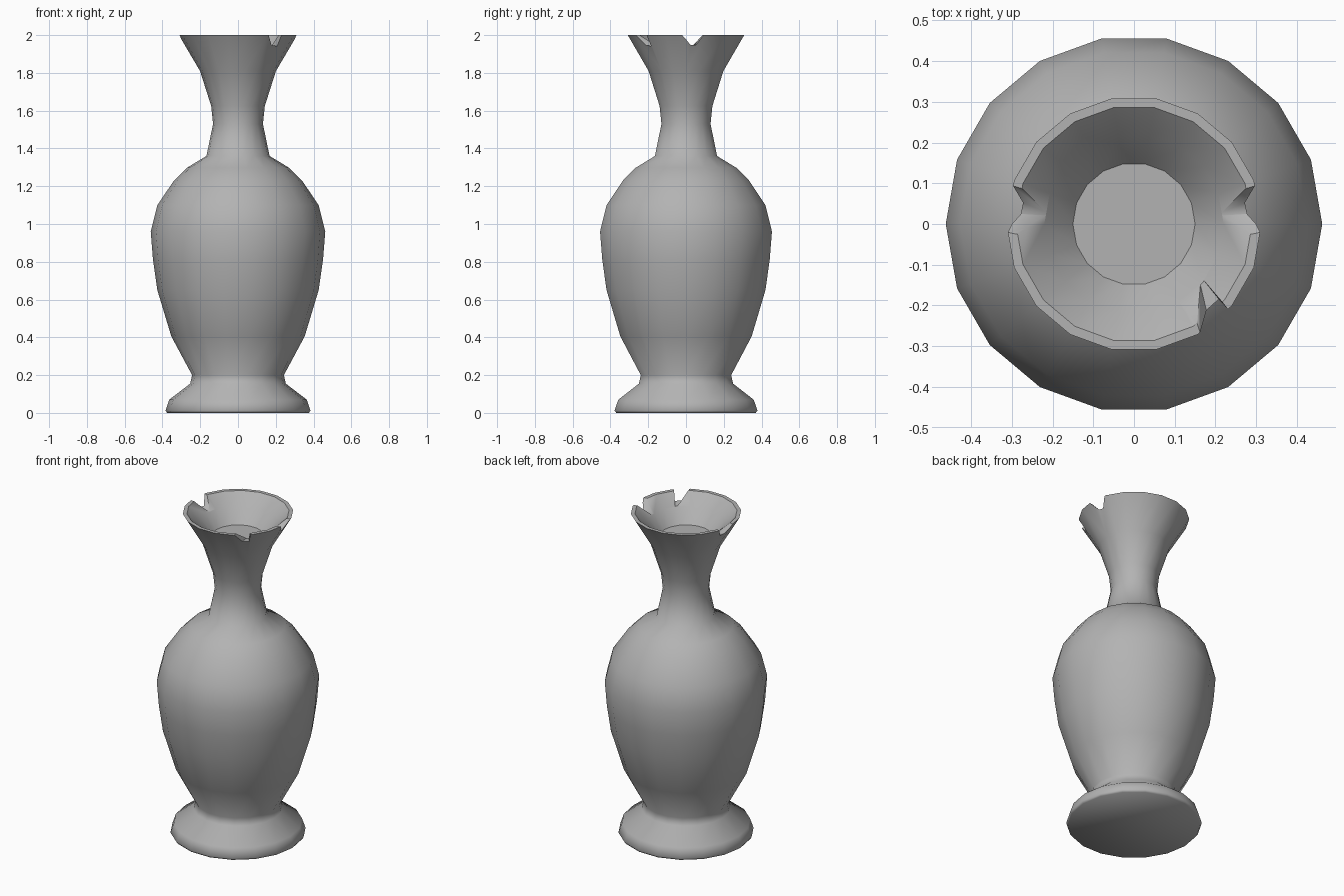
import bpy, bmesh
from math import cos, sin, pi, radians

if "Cube" in bpy.data.objects:
    bpy.data.objects.remove(bpy.data.objects["Cube"])

SIDES = 18
# outer profile from foot to rim, then down the inside of the mouth
PROFILE = [(0.375, 0.0), (0.384, 0.012), (0.364, 0.07), (0.253, 0.155), (0.243, 0.2),
           (0.353, 0.405), (0.427, 0.65), (0.45, 0.81), (0.462, 0.96), (0.427, 1.1),
           (0.339, 1.23), (0.27, 1.298), (0.167, 1.36), (0.132, 1.53), (0.142, 1.625),
           (0.201, 1.81), (0.313, 2.0), (0.29, 2.0), (0.22, 1.935), (0.15, 1.85)]


def mesh_object(name, bm):
    bmesh.ops.recalc_face_normals(bm, faces=bm.faces[:])
    me = bpy.data.meshes.new(name)
    bm.to_mesh(me)
    bm.free()
    ob = bpy.data.objects.new(name, me)
    bpy.context.collection.objects.link(ob)
    return ob


def bridge(bm, a, b):
    n = len(a)
    for i in range(n):
        bm.faces.new((a[i], a[(i + 1) % n], b[(i + 1) % n], b[i]))


def lathe(name, profile):
    bm = bmesh.new()
    rings = [[bm.verts.new((r * cos(2 * pi * i / SIDES), r * sin(2 * pi * i / SIDES), z))
              for i in range(SIDES)] for r, z in profile]
    for a, b in zip(rings, rings[1:]):
        bridge(bm, a, b)
    bm.faces.new(rings[0])
    bm.faces.new(rings[-1])
    return mesh_object(name, bm)


def chip_cutter(name, angle, inner, outer, flip=1):
    """Tapered wedge. Each end: distance, depth z, then left top,
    left bottom, right bottom and right top offsets."""
    c, s = cos(radians(angle)), sin(radians(angle))
    bm = bmesh.new()
    ends = []
    for d, depth, lt, lb, rb, rt in (inner, outer):
        # section widened upwards past the rim
        section = [(2 * lt - lb, 4 - depth), (lb, depth), (rb, depth),
                   (2 * rt - rb, 4 - depth)]
        ends.append([bm.verts.new((d * c - u * flip * s, d * s + u * flip * c, z))
                     for u, z in section])
    bridge(bm, *ends)
    for e in ends:
        bm.faces.new(e)
    # planar pieces keep the boolean clean
    bmesh.ops.triangulate(bm, faces=bm.faces[:])
    ob = mesh_object(name, bm)
    ob.hide_render = True
    return ob


vase = lathe("vase", PROFILE)

# chips broken out of the rim: right, left and front right
side_in = (0.2, 1.932, -0.035, 0.02, 0.022, 0.065)
side_out = (0.35, 1.962, -0.01, 0.028, 0.085, 0.135)
cutters = [chip_cutter("chip_right", 0, side_in, side_out),
           chip_cutter("chip_left", 180, side_in, side_out, -1),
           chip_cutter("chip_front", -77, (0.155, 1.934, 0.057, 0.125, 0.127, 0.13),
                       (0.35, 1.958, 0.102, 0.126, 0.22, 0.245))]
bpy.context.view_layer.objects.active = vase
vase.select_set(True)
for cutter in cutters:
    mod = vase.modifiers.new(cutter.name, 'BOOLEAN')
    mod.operation = 'DIFFERENCE'
    mod.solver = 'EXACT'
    mod.object = cutter
    bpy.ops.object.modifier_apply(modifier=mod.name)
    bpy.data.objects.remove(cutter)

# smooth body, flat floor and rim
bpy.ops.object.shade_smooth_by_angle(angle=radians(67))
for p in vase.data.polygons:
    if p.normal.z > 0.99:
        p.use_smooth = False

# dark grey clay
clay = bpy.data.materials.new("dark_grey_clay")
clay.diffuse_color = (0.45, 0.45, 0.45, 1)
clay.use_nodes = True
clay.node_tree.nodes["Principled BSDF"].inputs["Base Color"].default_value = clay.diffuse_color
vase.data.materials.clear()
vase.data.materials.append(clay)
for p in vase.data.polygons:
    p.material_index = 0
